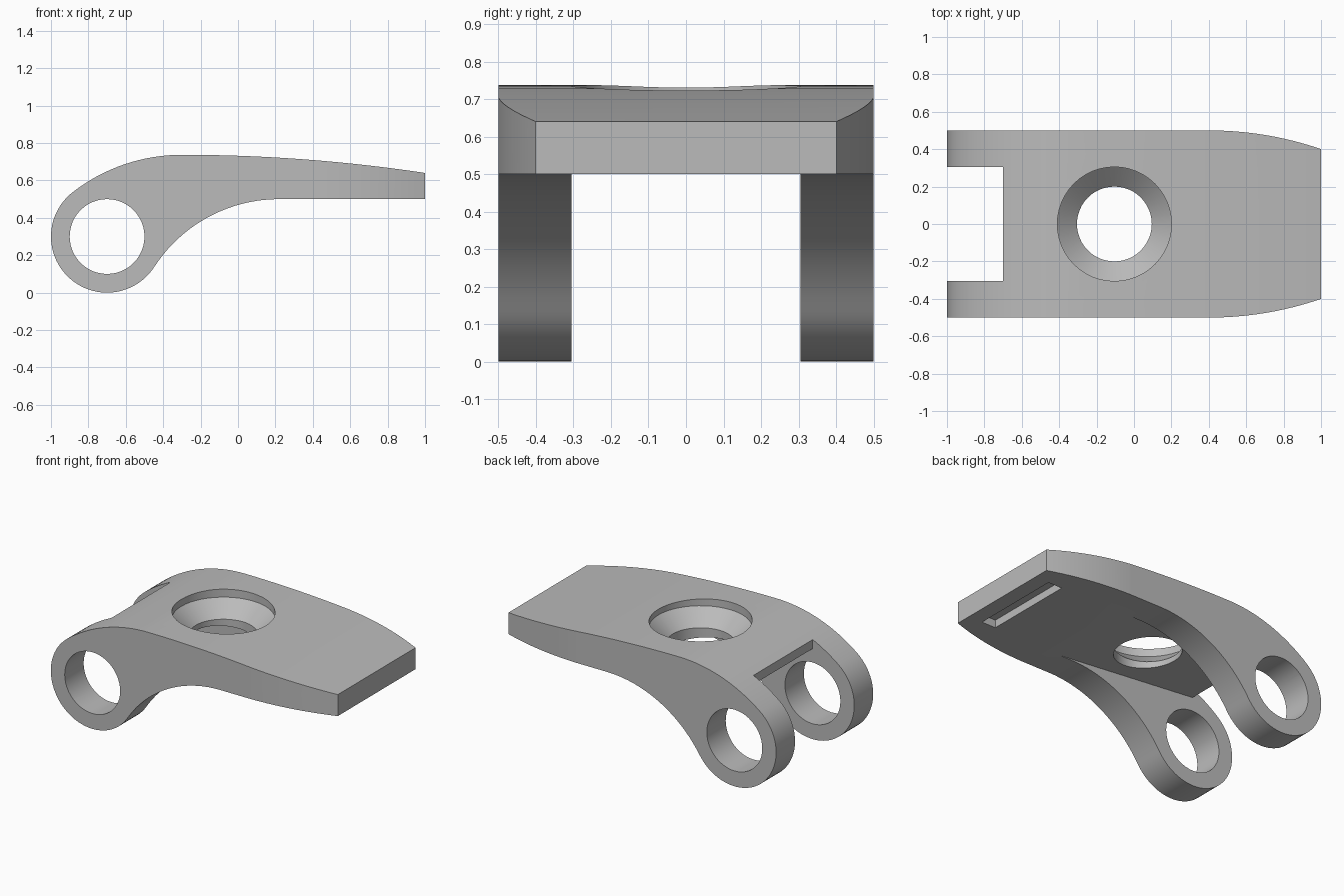
import bpy, bmesh, math
from mathutils import Vector

cube = bpy.data.objects.get("Cube")
if cube:
    bpy.data.objects.remove(cube, do_unlink=True)

grey = bpy.data.materials.new("plain grey")
grey.use_nodes = True
GREY = (0.5, 0.5, 0.5, 1)
grey.diffuse_color = GREY
grey.node_tree.nodes["Principled BSDF"].inputs["Base Color"].default_value = GREY


def prism(name, outline, start, sweep):
    """Closed outline extruded along a vector; start places the 2D outline in space."""
    bm = bmesh.new()
    face = bm.faces.new([bm.verts.new(start(a, b)) for a, b in outline])
    new = bmesh.ops.extrude_face_region(bm, geom=[face])["geom"]
    bmesh.ops.translate(bm, vec=sweep, verts=[v for v in new if isinstance(v, bmesh.types.BMVert)])
    return finish(name, bm)


def finish(name, bm):
    bmesh.ops.recalc_face_normals(bm, faces=bm.faces)
    mesh = bpy.data.meshes.new(name)
    bm.to_mesh(mesh)
    bm.free()
    mesh.materials.append(grey)
    obj = bpy.data.objects.new(name, mesh)
    bpy.context.collection.objects.link(obj)
    return obj


def side_prism(name, outline, half_width):
    return prism(name, outline, lambda x, z: (x, -half_width, z), (0, 2 * half_width, 0))


def arc(centre, radius, a0, a1, steps):
    return [(centre[0] + radius * math.cos(a0 + (a1 - a0) * i / steps),
             centre[1] + radius * math.sin(a0 + (a1 - a0) * i / steps)) for i in range(steps + 1)]


def angle(p, q):
    return math.atan2(q[1] - p[1], q[0] - p[0])


def combine(obj, cutter, operation):
    mod = obj.modifiers.new("cut", 'BOOLEAN')
    mod.object, mod.operation, mod.solver = cutter, operation, 'EXACT'
    bpy.context.view_layer.objects.active = obj
    bpy.ops.object.modifier_apply(modifier=mod.name)
    bpy.data.objects.remove(cutter, do_unlink=True)


# Side profile: ring, crown and underside arcs that meet tangentially
ring, ring_r = (-0.7, 0.3), 0.3
crown_x, crown_z, tip_z = -0.3, 0.737, 0.64
crown_r = 0.953
crown = (crown_x, crown_z - crown_r)
under_x, under_r = 0.22, 0.796
under = (under_x, 0.5 - under_r)
drop = crown_z - tip_z
back_r = ((1 - crown_x) ** 2 + drop ** 2) / (2 * drop)
back = (crown_x, crown_z - back_r)
a_under, a_crown = angle(ring, under), angle(crown, ring)

profile = arc(under, under_r, math.pi / 2, a_under + math.pi, 20)
profile += arc(ring, ring_r, a_under, a_crown - 2 * math.pi, 44)[1:]
profile += arc(crown, crown_r, a_crown, math.pi / 2, 16)[1:]
profile += arc(back, back_r, math.pi / 2, angle(back, (1, tip_z)), 16)[1:]
profile += [(1, 0.5)]
body = side_prism("hinge_lever", profile, 0.5)

# Tapered plan outline towards the tip
taper_r = 1.85
sweep = math.asin(0.6 / taper_r)
edge = arc((0.4, 0.5 - taper_r), taper_r, math.pi / 2, math.pi / 2 - sweep, 12)
edge = [(-1.2, 0.5)] + edge + [(1.2, edge[-1][1])]
edge = [(x, y + 0.0005) for x, y in edge]
plan = edge + [(x, -y) for x, y in reversed(edge)]
combine(body, prism("plan", plan, lambda x, y: (x, y, -0.2), (0, 0, 1.2)), 'INTERSECT')

# Gap between the two arms, with a sloping ceiling under the plate
gap = [(0.3, 0.5), (-0.7, 0.59), (-0.7, 1), (-1.2, 1), (-1.2, -0.2), (0.3, -0.2)]
combine(body, side_prism("gap", gap, 0.305), 'DIFFERENCE')

# Pin bore through both arms
combine(body, side_prism("bore", arc(ring, 0.2, 0, 2 * math.pi, 48)[:-1], 0.8), 'DIFFERENCE')

# Countersunk hole, turned from a stepped profile
bm = bmesh.new()
steps = [(0, 0.2), (0.2, 0.2), (0.2, 0.59), (0.305, 0.685), (0.305, 1), (0, 1)]
points = [bm.verts.new((r, 0, z)) for r, z in steps]
lines = [bm.edges.new(pair) for pair in zip(points, points[1:])]
bmesh.ops.spin(bm, geom=points + lines, axis=(0, 0, 1), cent=(0, 0, 0),
               angle=2 * math.pi, steps=48, use_merge=True)
bmesh.ops.remove_doubles(bm, verts=bm.verts, dist=0.0001)
bmesh.ops.translate(bm, vec=Vector((-0.105, 0, 0)), verts=bm.verts)
combine(body, finish("countersink", bm), 'DIFFERENCE')

# Shallow slot under the tip
combine(body, side_prism("slot", [(0.8, 0.4), (0.9, 0.4), (0.9, 0.55), (0.8, 0.55)], 0.3), 'DIFFERENCE')

bpy.ops.object.select_all(action='DESELECT')
body.select_set(True)
bpy.context.view_layer.objects.active = body
bpy.ops.object.shade_smooth_by_angle(angle=math.radians(25))
